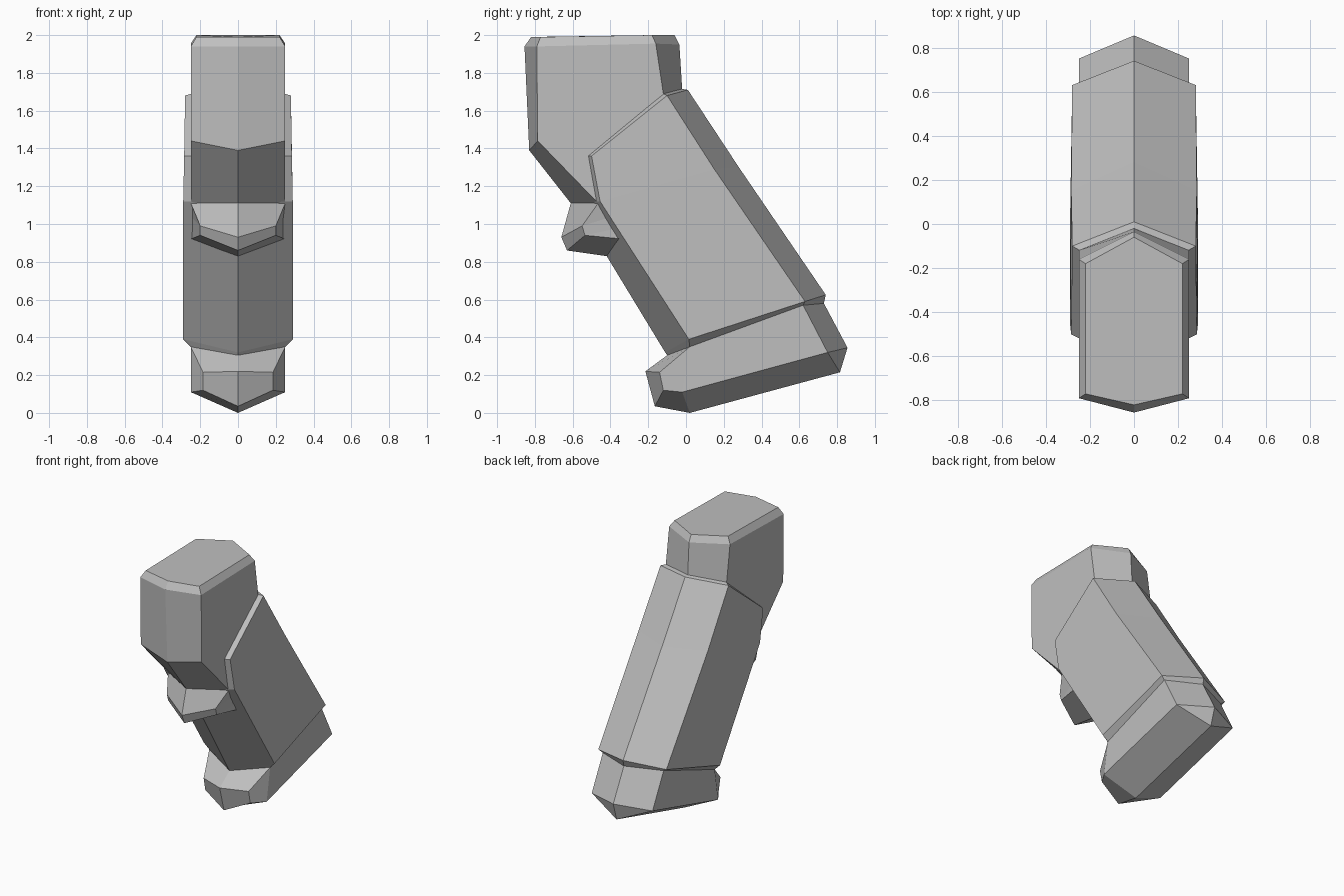
import bpy
import bmesh

cube = bpy.data.objects.get("Cube")
if cube:
    bpy.data.objects.remove(cube, do_unlink=True)

GREY = (0.52, 0.52, 0.52, 1)
grey = bpy.data.materials.new("plain_grey")
grey.use_nodes = True
grey.diffuse_color = GREY
grey.node_tree.nodes["Principled BSDF"].inputs["Base Color"].default_value = GREY


def ridged_loft(name, rings):
    """Loft six-sided mirrored rings.

    Each ring lists a ridge (y, z), a side corner (x, y, z),
    the next side corner (x, y, z) and the opposite ridge (y, z)."""
    bm = bmesh.new()
    loops = []
    for ridge_a, side_a, side_b, ridge_b in rings:
        mirror = [(-x, y, z) for x, y, z in (side_b, side_a)]
        points = [(0, *ridge_a), side_a, side_b, (0, *ridge_b), *mirror]
        loops.append([bm.verts.new(p) for p in points])
    for low, high in zip(loops, loops[1:]):
        for i in range(6):
            j = (i + 1) % 6
            bm.faces.new((low[i], low[j], high[j], high[i]))
    # Caps are split along the centre ridge
    for cap in (loops[0], loops[-1]):
        bm.faces.new(cap[:4])
        bm.faces.new((cap[0], cap[3], cap[4], cap[5]))
    bmesh.ops.remove_doubles(bm, verts=bm.verts, dist=0.0005)
    bmesh.ops.dissolve_degenerate(bm, edges=bm.edges, dist=0.0005)
    bmesh.ops.recalc_face_normals(bm, faces=bm.faces)
    mesh = bpy.data.meshes.new(name)
    bm.to_mesh(mesh)
    bm.free()
    mesh.materials.append(grey)
    obj = bpy.data.objects.new(name, mesh)
    bpy.context.collection.objects.link(obj)
    return obj


W = 0.25  # half width of the narrower parts

# Upper block with a bevelled top, tapering down into the grip
ridged_loft("upper_block", [
    ((-.82, 1.99), (.22, -.77, 1.99), (.22, -.18, 2), (-.06, 2)),
    ((-.855, 1.94), (W, -.79, 1.94), (W, -.16, 1.955), (-.035, 1.95)),
    ((-.83, 1.39), (W, -.785, 1.44), (W, -.12, 1.69), (-.02, 1.71)),
    ((-.61, 1.11), (W, -.465, 1.11), (W, 0, 1.3), (.1, 1.35)),
])

# Finger rest under the block
ridged_loft("finger_rest", [
    ((-.61, 1.11), (W, -.465, 1.11), (W, -.44, 1.11), (-.4, 1.11)),
    ((-.66, .93), (.2, -.55, .99), (W, -.39, 1.04), (-.35, 1.04)),
    ((-.63, .86), (.2, -.535, .94), (W, -.35, .98), (-.3, .98)),
    ((-.42, .83), (W, -.33, .92), (W, -.3, .92), (-.25, .92)),
])

# Slanted grip sleeve with narrow bevels at both ends
ridged_loft("grip", [
    ((-.1, .305), (W, .02, .35), (W, .62, .57), (.73, .58)),
    ((-.11, .32), (.29, .015, .39), (.28, .63, .59), (.74, .625)),
    ((-.59, 1.11), (.29, -.455, 1.12), (.285, .15, 1.29), (.28, 1.3)),
    ((-.63, 1.36), (.285, -.5, 1.36), (.28, -.1, 1.68), (.01, 1.71)),
    ((-.63, 1.37), (.245, -.52, 1.36), (.245, -.12, 1.69), (-.02, 1.715)),
])

# Foot with a tapered front toe and a pointed heel
ridged_loft("foot", [
    ((-.215, .22), (.185, -.14, .215), (.185, -.12, .12), (-.165, .035)),
    ((-.1, .305), (W, .02, .35), (W, -.02, .11), (.02, 0)),
    ((.73, .58), (W, .62, .57), (W, .75, .32), (.815, .215)),
    ((.855, .345), (W, .75, .32), (W, .75, .32), (.815, .215)),
])
